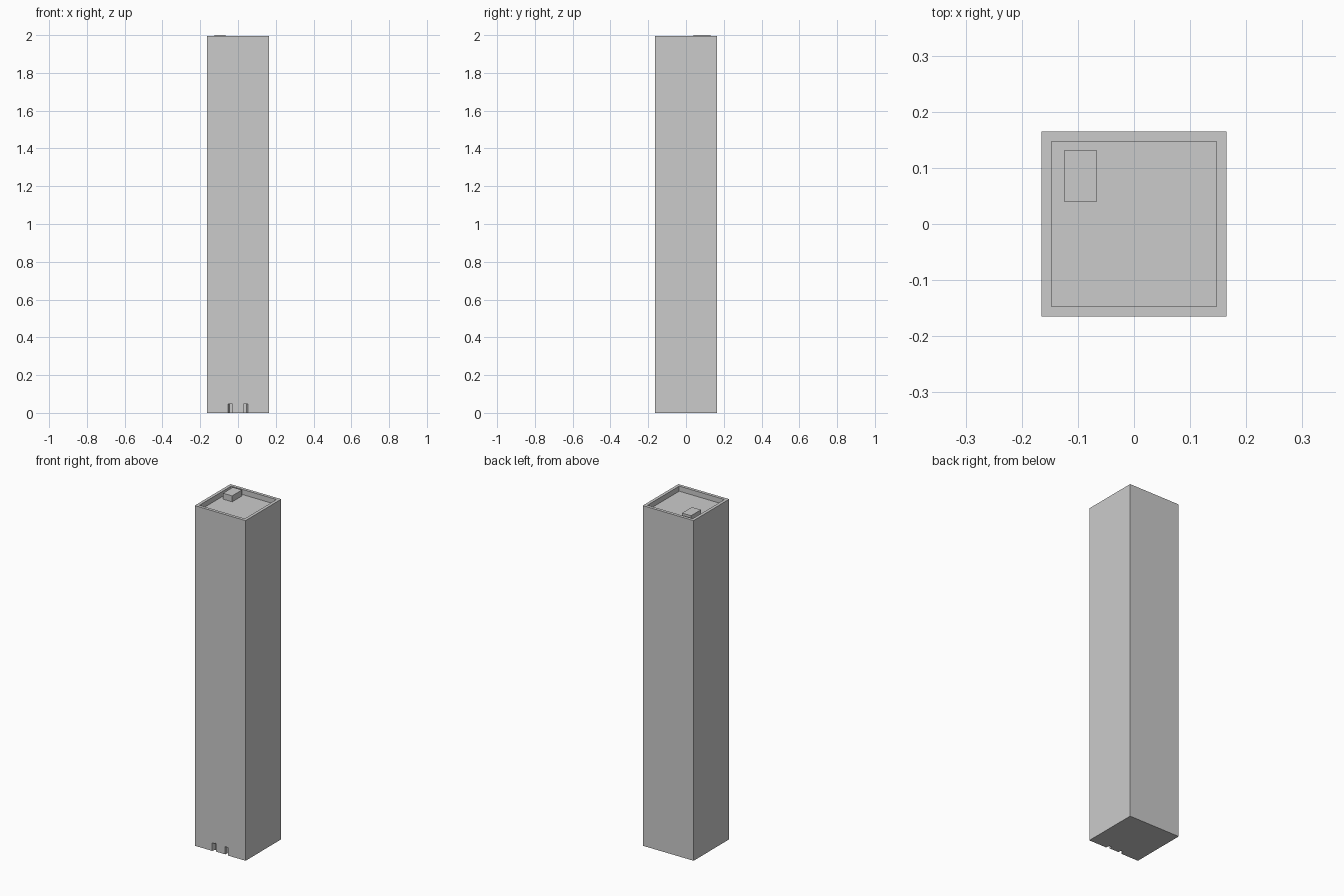
import bpy, bmesh

if "Cube" in bpy.data.objects:
    bpy.data.objects.remove(bpy.data.objects["Cube"])

H = 0.165       # half width of the tower
WALL_TOP = 1.995
ROOF = 1.965


def prism(name, outline, z0, z1):
    """Extrude a flat outline from z0 to z1."""
    bm = bmesh.new()
    face = bm.faces.new([bm.verts.new((x, y, z0)) for x, y in outline])
    ext = bmesh.ops.extrude_face_region(bm, geom=[face])
    for v in ext["geom"]:
        if isinstance(v, bmesh.types.BMVert):
            v.co.z = z1
    bmesh.ops.recalc_face_normals(bm, faces=bm.faces[:])
    mesh = bpy.data.meshes.new(name)
    bm.to_mesh(mesh)
    bm.free()
    ob = bpy.data.objects.new(name, mesh)
    bpy.context.collection.objects.link(ob)
    return ob


def rect(x0, x1, y0, y1):
    return [(x0, y0), (x1, y0), (x1, y1), (x0, y1)]


def cut(target, cutter):
    mod = target.modifiers.new(cutter.name, 'BOOLEAN')
    mod.operation = 'DIFFERENCE'
    mod.solver = 'EXACT'
    mod.object = cutter
    bpy.context.view_layer.objects.active = target
    bpy.ops.object.modifier_apply(modifier=mod.name)
    bpy.data.objects.remove(cutter)


# Tower shaft with a sunken roof behind a parapet
tower = prism("tower", rect(-H, H, -H, H), 0, WALL_TOP)
cut(tower, prism("roof_recess", rect(-0.147, 0.147, -0.147, 0.147), ROOF, 2.1))

# Shallow entrance panel between two splayed side slots
cut(tower, prism("door_panel", rect(-0.033, 0.033, -0.2, -H + 0.004), -0.05, 0.052))
for s in (-1, 1):
    slot = [(s * 0.030, -0.2), (s * 0.052, -0.2), (s * 0.052, -H),
            (s * 0.046, -H + 0.022), (s * 0.030, -H + 0.022)]
    cut(tower, prism("side_slot", slot, -0.05, 0.047))

# Rooftop plant box
prism("roof_box", rect(-0.125, -0.066, 0.04, 0.131), ROOF - 0.002, 2.0)
